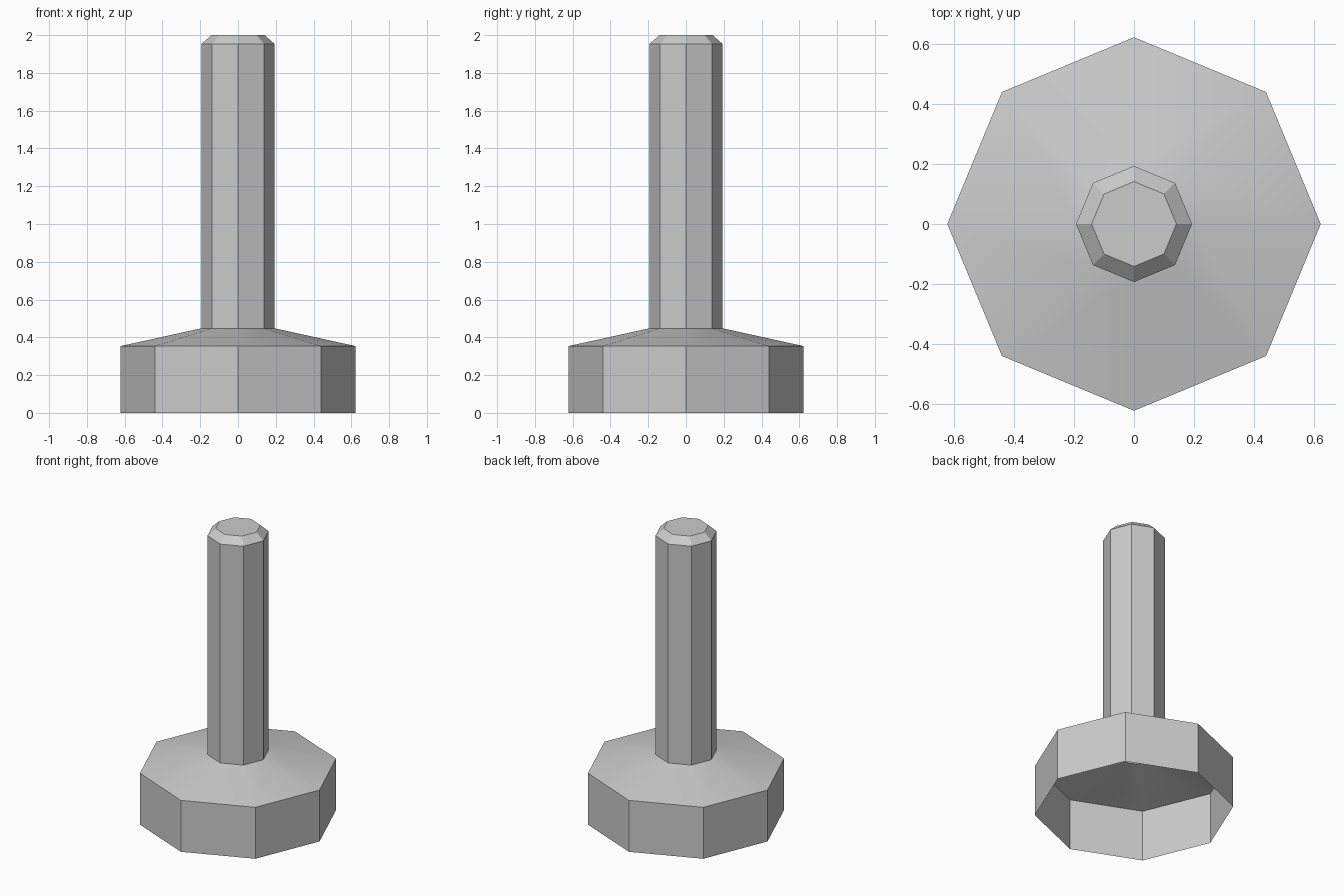
import bpy, bmesh, math

if "Cube" in bpy.data.objects:
    bpy.data.objects.remove(bpy.data.objects["Cube"])

SIDES = 8

grey = bpy.data.materials.new("plain grey")
grey.diffuse_color = (0.6, 0.6, 0.6, 1)
grey.use_nodes = True
grey.node_tree.nodes["Principled BSDF"].inputs["Base Color"].default_value = grey.diffuse_color


def lathe(name, profile, cap_top=False):
    """Open octagonal shell from (radius, height) points, bottom to top."""
    bm = bmesh.new()
    rings = []
    for r, z in profile:
        rings.append([bm.verts.new((r * math.cos(2 * math.pi * i / SIDES),
                                    r * math.sin(2 * math.pi * i / SIDES), z))
                      for i in range(SIDES)])
    for low, high in zip(rings, rings[1:]):
        for i in range(SIDES):
            j = (i + 1) % SIDES
            bm.faces.new((low[i], low[j], high[j], high[i]))
    if cap_top:
        bm.faces.new(rings[-1])
    mesh = bpy.data.meshes.new(name)
    bm.to_mesh(mesh)
    bm.free()
    mesh.materials.append(grey)
    obj = bpy.data.objects.new(name, mesh)
    bpy.context.collection.objects.link(obj)
    # shallow angles (the sloped base top) are smooth, the rest stays faceted
    bpy.ops.object.select_all(action='DESELECT')
    obj.select_set(True)
    bpy.context.view_layer.objects.active = obj
    bpy.ops.object.shade_smooth_by_angle(angle=math.radians(12))
    return obj


# Hollow base, open underneath, with a shallow sloped top
lathe("base", [(0.621, 0), (0.621, 0.354), (0.193, 0.448)])

# Shaft with a chamfered, closed tip
lathe("shaft", [(0.193, 0.448), (0.193, 1.954), (0.141, 2.0)], cap_top=True)
